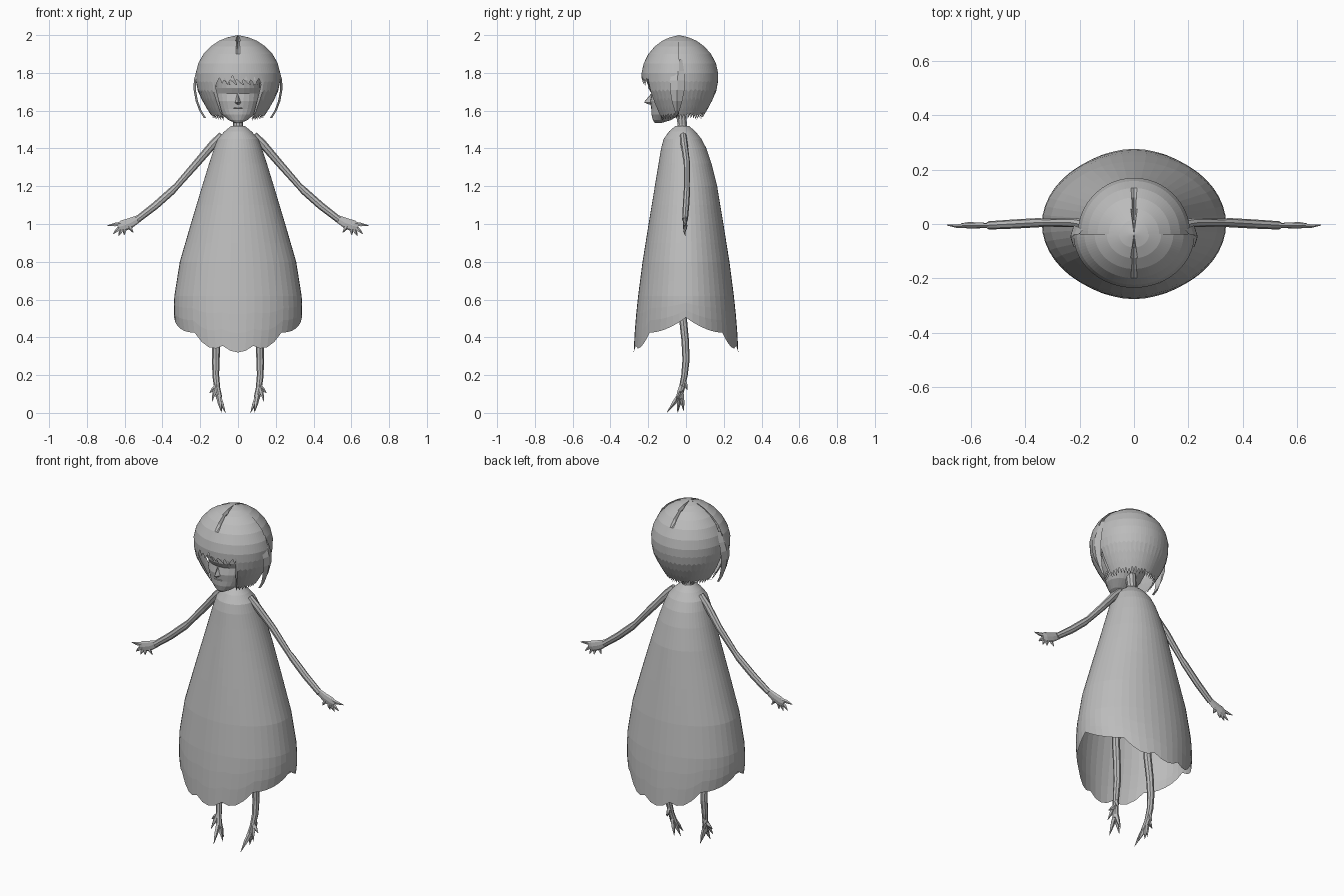
import bpy, bmesh, math, random
from mathutils import Vector

if "Cube" in bpy.data.objects:
    bpy.data.objects.remove(bpy.data.objects["Cube"])
random.seed(4)

grey = bpy.data.materials.new("plain grey")
grey.diffuse_color = (0.5, 0.5, 0.5, 1)
grey.use_nodes = True
grey.node_tree.nodes["Principled BSDF"].inputs["Base Color"].default_value = grey.diffuse_color


def interp(table, k, col=1):
    """Linear lookup in rows sorted by ascending key."""
    if k <= table[0][0]:
        return table[0][col]
    for a, b in zip(table, table[1:]):
        if k <= b[0]:
            return a[col] + (b[col] - a[col]) * (k - a[0]) / (b[0] - a[0])
    return table[-1][col]


def loft(name, rings, closed=True, caps=(False, False)):
    bm = bmesh.new()
    rows = [[bm.verts.new(p) for p in r] for r in rings]
    n = len(rows[0])
    for a, b in zip(rows, rows[1:]):
        for i in range(n if closed else n - 1):
            j = (i + 1) % n
            bm.faces.new((a[i], a[j], b[j], b[i]))
    for flag, row in zip(caps, (rows[0], rows[-1])):
        if flag:
            bm.faces.new(row)
    bmesh.ops.remove_doubles(bm, verts=bm.verts, dist=1e-5)
    bmesh.ops.recalc_face_normals(bm, faces=bm.faces)
    me = bpy.data.meshes.new(name)
    bm.to_mesh(me)
    bm.free()
    me.materials.append(grey)
    ob = bpy.data.objects.new(name, me)
    bpy.context.collection.objects.link(ob)
    return ob


def tube(name, path, sides=6, squash=1.0, side=1):
    """Tapered limb along points (x, y, z, radius); squash flattens it in y."""
    pts = [Vector(p[:3]) for p in path]
    rings = []
    for i, p in enumerate(pts):
        d = (pts[min(i + 1, len(pts) - 1)] - pts[max(i - 1, 0)]).normalized()
        u = d.cross(Vector((0, 1, 0))).normalized()
        v = u.cross(d)
        r = path[i][3]
        ring = []
        for k in range(sides):
            a = math.tau * k / sides
            q = p + u * r * math.cos(a) + v * r * squash * math.sin(a)
            ring.append((q.x * side, q.y, q.z))
        rings.append(ring)
    return loft(name, rings, caps=(True, True))


# Dress: elliptical bell with a scalloped hem, (z, half width, half depth, centre y)
DRESS = [(0.30, .30, .278, 0), (0.42, .325, .272, 0), (0.5, .338, .266, 0), (0.6, .34, .256, 0),
         (0.8, .308, .23, 0), (1.0, .25, .198, 0), (1.2, .19, .165, 0), (1.32, .153, .14, -.005),
         (1.4, .127, .12, -.012), (1.45, .108, .1, -.018), (1.49, .072, .07, -.02), (1.52, .035, .035, -.02)]
SCALLOPS = [(-15, 15, .355, .355, .035), (15, 45, .355, .425, .042), (45, 90, .425, .505, .02)]


def hem(a):
    a = abs((math.degrees(a) + 180) % 360 - 180)
    a = min(a, 180 - a)
    for a0, a1, z0, z1, sag in SCALLOPS:
        if a <= a1 + 1e-4:
            t = (a - a0) / (a1 - a0)
            return z0 + (z1 - z0) * t - sag * 4 * t * (1 - t)


rings = []
levels = [1.52, 1.505, 1.49, 1.47, 1.45, 1.4, 1.32, 1.2, 1.1, 1.0, .9, .8, .7, .62]
for lv in levels + [-.33, -.66, -1]:
    ring = []
    for k in range(48):
        a = math.tau * k / 48
        z = lv if lv > 0 else .62 + (hem(a) - .62) * -lv
        w, d, c = (interp(DRESS, z, i) for i in (1, 2, 3))
        ring.append((w * math.sin(a), c - d * math.cos(a), z))
    rings.append(ring)
loft("dress", rings)

# Neck
tube("neck", [(0, -.02, 1.48, .035), (0, -.02, 1.53, .026), (0, -.03, 1.62, .03)], 10)

# Face: (z, half width, front y, back y)
FACE = [(1.535, .015, -.165, -.13), (1.55, .05, -.175, -.08), (1.58, .085, -.183, -.03),
        (1.61, .102, -.184, 0), (1.65, .115, -.19, .03), (1.69, .12, -.182, .05),
        (1.72, .12, -.2, .05), (1.78, .12, -.205, .05), (1.84, .09, -.17, .03)]
rings = []
for z, w, f, b in FACE:
    c, d = (f + b) / 2, (b - f) / 2
    rings.append([(w * math.sin(math.tau * k / 24), c - d * math.cos(math.tau * k / 24), z) for k in range(24)])
loft("face", rings, caps=(True, True))

# Nose and mouth
loft("nose", [[(-.004, -.185, 1.69), (.004, -.185, 1.69), (0, -.18, 1.69)],
              [(-.016, -.186, 1.642), (.016, -.186, 1.642), (0, -.222, 1.645)],
              [(-.008, -.18, 1.632), (.008, -.18, 1.632), (0, -.2, 1.634)]], caps=(True, True))
loft("mouth", [[(s * .024, -.181, 1.61), (s * .024, -.187, 1.613), (s * .02, -.182, 1.617)] for s in (-1, 1)],
     caps=(True, True))

# Hair shells: normalised radius by height
HAIR = [(1.53, .5), (1.57, .62), (1.6, .71), (1.65, .84), (1.7, .95), (1.75, .995), (1.8, 1), (1.85, .945),
        (1.9, .82), (1.94, .65), (1.97, .45), (1.988, .25), (2.0, 0)]


def hair_shell(name, a0, a1, n, rx, ry, hem_z):
    """Part dome around the head; angle 0 is the front."""
    rings = []
    heights = [2.0, 1.988, 1.97, 1.94, 1.9, 1.85, 1.8]
    ends = [hem_z(a0 + (a1 - a0) * k / n, k) for k in range(n + 1)]
    for lv in heights + [-.2, -.4, -.6, -.8, -1]:
        ring = []
        for k in range(n + 1):
            a = math.radians(a0 + (a1 - a0) * k / n)
            z = lv if lv > 0 else 1.8 + (ends[k] - 1.8) * -lv
            s = interp(HAIR, z)
            x = rx * s * math.sin(a)
            # shallow centre parting along the crown
            dip = .02 if z > 1.93 and abs(x) < .004 and s > .01 else 0
            ring.append((x, -.037 - ry * s * math.cos(a), z - dip))
        rings.append(ring)
    return loft(name, rings, closed=False)


def fringe_hem(a, k):
    if abs(a) < 34:
        return 1.725 + .045 * ((k * 2) % 5) / 4 + .02 * (1 - abs(a) / 34)
    return 1.545 + .03 * (k % 2) + .015 * (abs(a) - 34) / 56


hair_shell("front_hair", -90, 90, 48, .223, .198, fringe_hem)
hair_shell("back_hair", 90, 270, 48, .207, .207, lambda a, k: 1.55 + .03 * (k % 2) + random.uniform(0, .012))

# Jagged strands swept across the forehead
for i in range(5):
    x = -.08 + i * .036
    loft("fringe_strand", [[(x - .02, -.232 + abs(x) * .2, 1.8), (x + .02, -.232 + abs(x) * .2, 1.795)],
                           [(x, -.234 + abs(x) * .2, 1.765), (x + .03, -.232 + abs(x) * .2, 1.76)],
                           [(x + .035, -.226 + abs(x) * .2, 1.735), (x + .04, -.226 + abs(x) * .2, 1.735)]],
         closed=False)

# Long locks at the temples: (x, z, y of front edge, y of back edge)
LOCK = [(.2, 1.87, -.05, -.02), (.221, 1.81, -.075, -.01), (.234, 1.76, -.085, -.005), (.235, 1.71, -.085, -.008),
        (.224, 1.65, -.075, -.02), (.205, 1.6, -.06, -.035), (.18, 1.56, -.05, -.048)]
for s in (-1, 1):
    loft("side_lock", [[(s * (x - .012), f, z), (s * x, (f + b) / 2, z), (s * (x - .012), b, z)]
                       for x, z, f, b in LOCK], closed=False)

for s in (-1, 1):
    # Arm
    tube("arm", [(.085, -.015, 1.47, .02), (.13, -.01, 1.425, .022), (.22, .005, 1.32, .02), (.325, .005, 1.2, .017),
                 (.35, .005, 1.175, .02), (.44, 0, 1.095, .02), (.535, -.005, 1.022, .018)], 8, .85, s)
    # Palm and fingers
    tube("hand", [(.52, -.005, 1.032, .018), (.57, -.005, 1.005, .027), (.61, -.005, .99, .03),
                  (.635, -.005, .983, .02)], 8, .4, s)
    for root, tip in [((.58, .995), (.555, .955)), ((.6, .98), (.602, .942)), ((.61, .98), (.632, .938)),
                      ((.62, .985), (.66, .948)), ((.615, 1.0), (.69, .992))]:
        mid = ((root[0] + tip[0]) / 2, (root[1] + tip[1]) / 2)
        tube("finger", [(root[0], -.005, root[1], .013), (mid[0], -.008, mid[1], .01),
                        (tip[0], -.004, tip[1], .002)], 5, .7, s)
    # Leg
    tube("leg", [(.1, -.02, .8, .024), (.11, -.018, .52, .022), (.115, -.004, .38, .021), (.117, .0, .28, .02),
                 (.118, -.008, .2, .018), (.11, -.022, .13, .016), (.1, -.035, .08, .017)], 8, .95, s)
    # Claw-like toes
    for root, tip in [((.105, -.03, .1), (.088, -.1, .003)), ((.105, -.03, .1), (.066, -.045, .0)),
                      ((.105, -.025, .1), (.085, -.012, .01)), ((.112, -.02, .14), (.152, -.03, .105)),
                      ((.112, -.02, .15), (.138, -.055, .06)), ((.115, -.012, .17), (.118, .008, .12))]:
        mid = [(p + q) / 2 for p, q in zip(root, tip)]
        tube("toe", [(*root, .014), (*mid, .011), (*tip, .001)], 5, 1, s)
